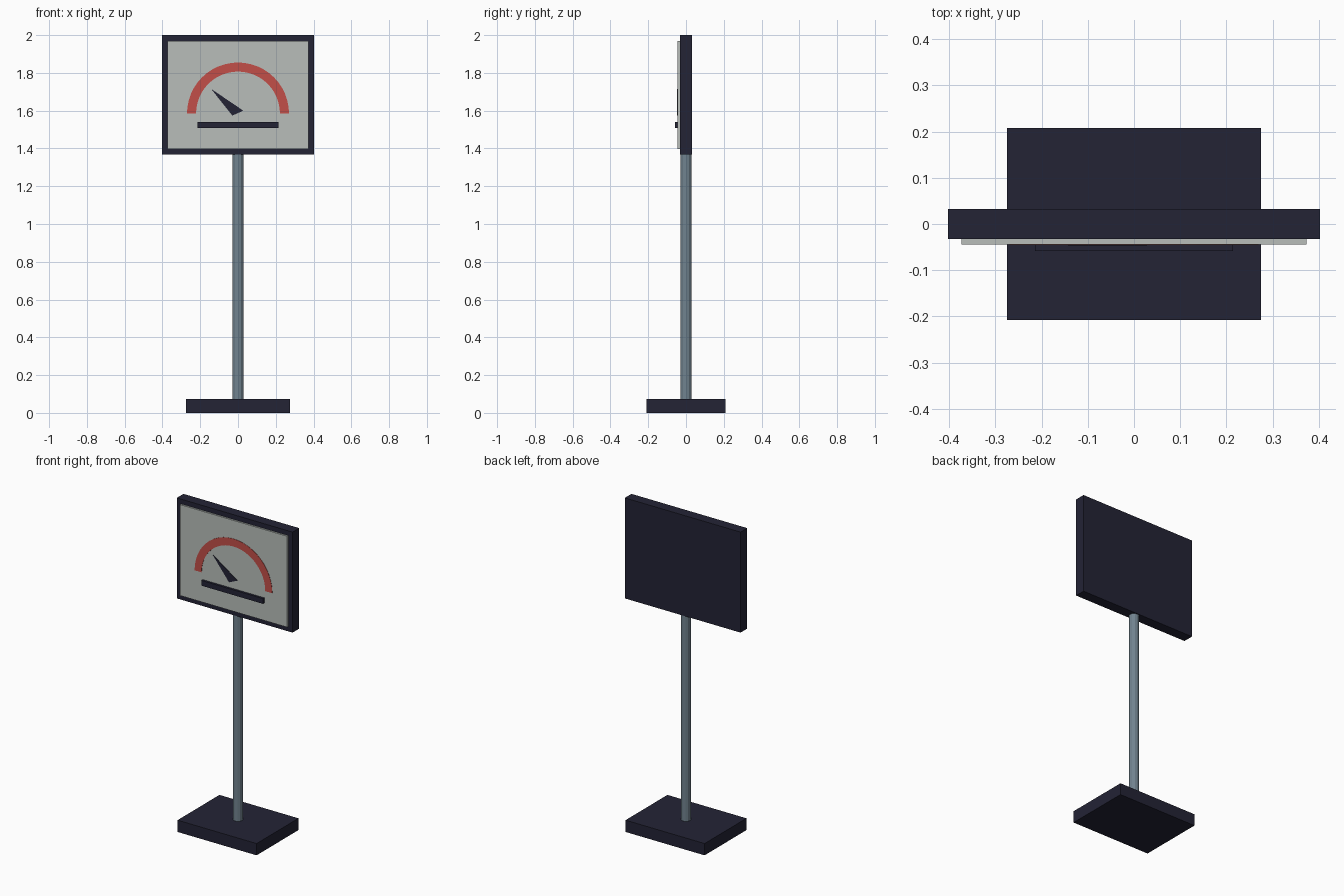
import bpy
import bmesh
from math import pi, cos, sin

cube = bpy.data.objects.get("Cube")
if cube:
    bpy.data.objects.remove(cube, do_unlink=True)


def srgb(r, g, b):
    lin = lambda c: c / 12.92 if c <= 0.04045 else ((c + 0.055) / 1.055) ** 2.4
    return tuple(lin(c / 255) for c in (r, g, b)) + (1,)


def material(name, color, rough=0.7):
    mat = bpy.data.materials.new(name)
    mat.use_nodes = True
    mat.diffuse_color = color
    bsdf = mat.node_tree.nodes["Principled BSDF"]
    bsdf.inputs["Base Color"].default_value = color
    bsdf.inputs["Roughness"].default_value = rough
    return mat


NAVY = material("dark navy", srgb(35, 35, 53))
PALE = material("pale grey", srgb(184, 190, 186))
RED = material("dial red", srgb(194, 78, 72))
STEEL = material("steel grey", srgb(112, 130, 142))


def finish(bm, name, mat):
    mesh = bpy.data.meshes.new(name)
    bm.to_mesh(mesh)
    bm.free()
    mesh.materials.append(mat)
    obj = bpy.data.objects.new(name, mesh)
    bpy.context.collection.objects.link(obj)
    return obj


def box(name, x, y, z, mat):
    """Box from (low, high) ranges on each axis."""
    bm = bmesh.new()
    bmesh.ops.create_cube(bm, size=1)
    for v in bm.verts:
        v.co = [lo + (c + 0.5) * (hi - lo) for c, (lo, hi) in zip(v.co, (x, y, z))]
    return finish(bm, name, mat)


def plate(name, outline, front, back, mat):
    """Thin plate facing the front, from an outline of (x, z) points."""
    bm = bmesh.new()
    face = bm.faces.new([bm.verts.new((x, front, z)) for x, z in outline])
    ext = bmesh.ops.extrude_face_region(bm, geom=[face], use_keep_orig=True)
    for v in ext["geom"]:
        if isinstance(v, bmesh.types.BMVert):
            v.co.y = back
    bmesh.ops.recalc_face_normals(bm, faces=bm.faces)
    return finish(bm, name, mat)


# Base and post
box("base", (-0.275, 0.275), (-0.208, 0.208), (0, 0.074), NAVY)
bm = bmesh.new()
bmesh.ops.create_cone(bm, cap_ends=True, segments=12, radius1=0.03, radius2=0.03, depth=1.31)
bmesh.ops.translate(bm, verts=bm.verts, vec=(0, 0, 0.72))
finish(bm, "post", STEEL)

# Sign board with raised face panel
box("sign_board", (-0.403, 0.403), (-0.033, 0.033), (1.368, 2), NAVY)
box("face_panel", (-0.373, 0.373), (-0.044, -0.033), (1.398, 1.97), PALE)

# Half-ring dial, needle and bar
angles = [pi * i / 24 for i in range(25)]
ring = [(0.27 * cos(a), 1.585 + 0.27 * sin(a)) for a in angles]
ring += [(0.222 * cos(a), 1.585 + 0.222 * sin(a)) for a in reversed(angles)]
plate("dial_arc", ring, -0.046, -0.043, RED)
plate("needle", [(-0.143, 1.716), (-0.03, 1.574), (0.028, 1.6)], -0.047, -0.043, NAVY)
box("dial_bar", (-0.214, 0.214), (-0.058, -0.043), (1.508, 1.541), NAVY)
